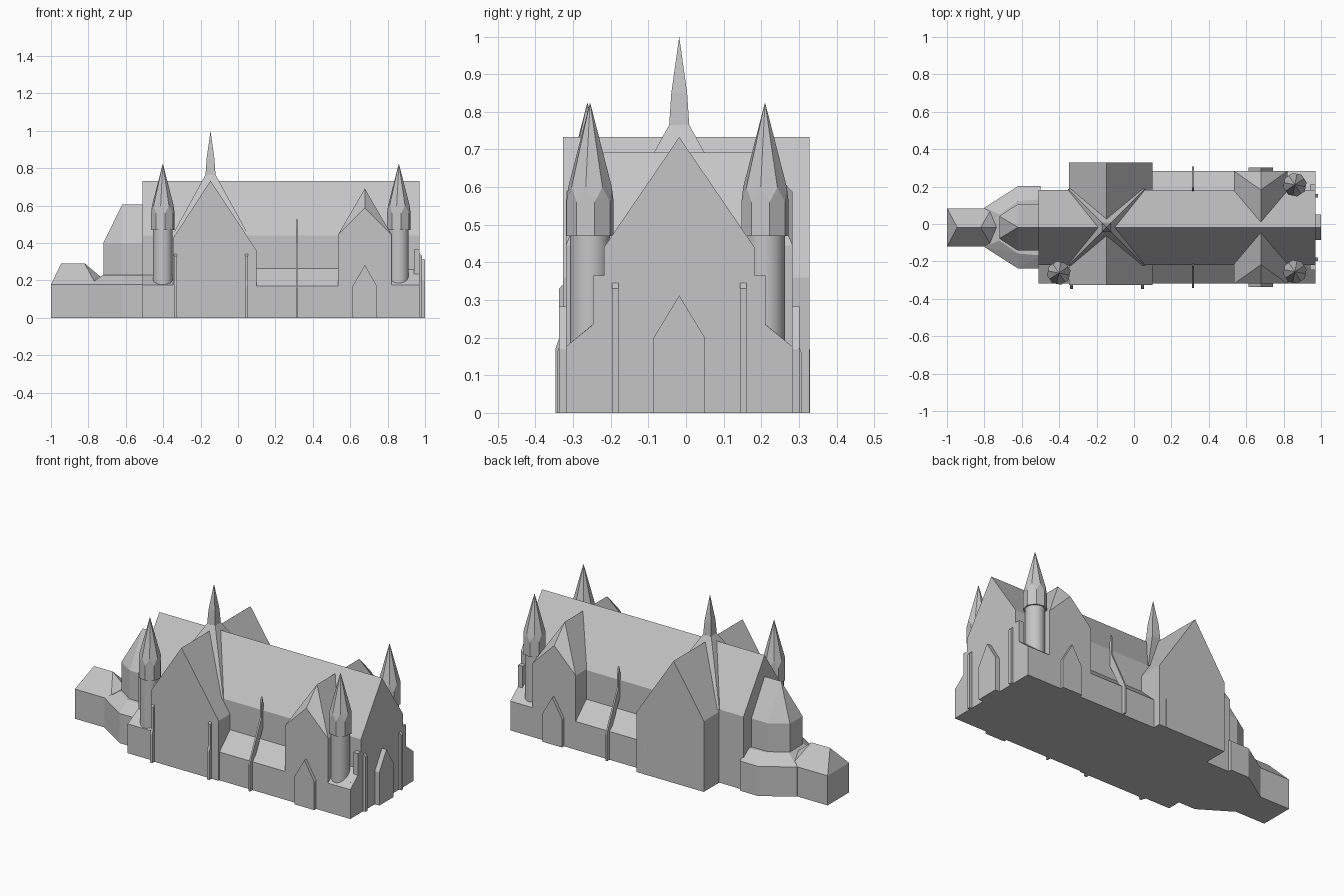
import bpy, bmesh, math

if "Cube" in bpy.data.objects:
    bpy.data.objects.remove(bpy.data.objects["Cube"], do_unlink=True)

stone = bpy.data.materials.new("grey_stone")
stone.use_nodes = True
GREY = (0.56, 0.56, 0.56, 1)
stone.diffuse_color = GREY
stone.node_tree.nodes["Principled BSDF"].inputs["Base Color"].default_value = GREY

CY = -0.018      # centre line of the church
CROSS = -0.147   # centre of the transept


def finish(name, bm):
    bmesh.ops.recalc_face_normals(bm, faces=bm.faces)
    mesh = bpy.data.meshes.new(name)
    bm.to_mesh(mesh)
    bm.free()
    mesh.materials.append(stone)
    ob = bpy.data.objects.new(name, mesh)
    bpy.context.collection.objects.link(ob)
    return ob


def prism(name, profile, axis, a, b):
    """Extrude a profile along x (points are y, z) or y (points are x, z)."""
    bm = bmesh.new()
    place = (lambda p, t: (t, p[0] + CY, p[1])) if axis == "x" else (lambda p, t: (p[0], t + CY, p[1]))
    face = bm.faces.new([bm.verts.new(place(p, a)) for p in profile])
    move = bmesh.ops.extrude_face_region(bm, geom=[face])["geom"]
    for v in move:
        if isinstance(v, bmesh.types.BMVert):
            v.co["xy".index(axis)] += b - a
    return finish(name, bm)


def hull(name, points):
    """Convex solid around points given relative to the centre line."""
    bm = bmesh.new()
    for x, y, z in points:
        bm.verts.new((x, y + CY, z))
    bmesh.ops.convex_hull(bm, input=bm.verts)
    bmesh.ops.dissolve_limit(bm, angle_limit=0.01, verts=bm.verts, edges=bm.edges)
    return finish(name, bm)


def both(points):
    return [(x, s * y, z) for x, y, z in points for s in (1, -1)]


def rings(name, x, y, levels, n):
    """Stack of rings; each level is (radius, z, alternate radius, alternate z)."""
    bm = bmesh.new()
    loops = []
    for r, z, r2, z2 in levels:
        loop = []
        for i in range(n):
            a = 2 * math.pi * (i + 0.5) / n
            rr, zz = (r, z) if i % 2 == 0 else (r2, z2)
            loop.append(bm.verts.new((x + rr * math.cos(a), y + rr * math.sin(a), zz)))
        loops.append(loop)
    for low, up in zip(loops, loops[1:]):
        for i in range(n):
            j = (i + 1) % n
            bm.faces.new((low[i], low[j], up[j], up[i]))
    bm.faces.new(loops[0])
    bm.faces.new(loops[-1])
    return finish(name, bm)


def mirrored(points):
    return points + [(-y, z) for y, z in reversed(points) if y != 0]


# Nave and west front
prism("nave", mirrored([(0.2, 0), (0.2, 0.44), (0, 0.733)]), "x", -0.51, 0.97)
prism("west_front", mirrored([(0.301, 0), (0.301, 0.176), (0.229, 0.235), (0.229, 0.365),
                              (0.2, 0.365), (0.2, 0.44), (0, 0.733)]), "x", 0.94, 0.97)
prism("west_ledge", mirrored([(0.301, 0), (0.301, 0.176), (0.2, 0.26)]), "x", 0.8, 0.95)
prism("aisles", mirrored([(0.301, 0), (0.301, 0.17), (0.195, 0.27)]), "x", 0.05, 0.55)
prism("turret_ledge", [(-0.301, 0), (-0.301, 0.176), (-0.19, 0.235), (-0.19, 0)], "x", -0.51, -0.3)

# Transept with its crossing spire
prism("transept", [(-0.348, 0), (-0.348, 0.425), (CROSS, 0.733), (0.1, 0.36), (0.1, 0)],
      "y", -0.309, 0.346)
hull("spire_skirt", both([(CROSS + s * d, d, z) for s in (1, -1)
                          for d, z in ((0.205, 0.44), (0.027, 0.765))]))
hull("crossing_spire", both([(CROSS + s * 0.027, 0.027, 0.76) for s in (1, -1)]
                            + [(CROSS + s * 0.021, 0.021, 0.85) for s in (1, -1)])
     + [(CROSS, 0, 1.0)])

# Stepped apse
hull("apse_upper", both([(x, y, z) for x, y in ((-0.5, 0.125), (-0.62, 0.125), (-0.72, 0.06))
                         for z in (0, 0.4)]) + [(-0.5, 0, 0.605), (-0.62, 0, 0.605)])
hull("apse_lower", both([(x, y, z) for x, y in ((-0.5, 0.22), (-0.62, 0.22), (-0.8, 0.105))
                         for z in (0, 0.178)]
                        + [(-0.5, 0.15, 0.23), (-0.62, 0.14, 0.23), (-0.72, 0.07, 0.23)]))

# Small east chapel
hull("east_chapel", both([(x, 0.102, z) for x in (-1, -0.76) for z in (0, 0.178)])
     + [(-0.945, 0, 0.292), (-0.82, 0, 0.292), (-0.735, 0, 0.22)])

GX = 0.678
for s, side in ((1, "back"), (-1, "front")):
    # Cross gable with its sloping hood
    hull("cross_gable_" + side,
         [(GX + t * 0.143, s * d, z) for t in (1, -1) for d in (0.02, 0.301) for z in (0, 0.445)]
         + [(GX, s * 0.02, 0.692), (GX, s * 0.2, 0.692), (GX, s * 0.301, 0.588)])
    # Side porch
    prism("side_porch_" + side, [(GX - 0.065, 0), (GX - 0.065, 0.17), (GX, 0.283),
                                 (GX + 0.065, 0.17), (GX + 0.065, 0)], "y", s * 0.28, s * 0.32)
    # Flying buttress, pier and pinnacle
    prism("flying_buttress_" + side,
          [(s * y, z) for y, z in ((0.28, 0), (0.325, 0), (0.325, 0.16), (0.31, 0.2), (0.216, 0.4),
                                   (0.216, 0.48), (0.207, 0.525), (0.198, 0.48), (0.19, 0.36),
                                   (0.28, 0.18))], "x", 0.31, 0.32)
    # Stepped wall buttresses on transept and west front
    for x in ((0.045,) if s > 0 else (0.045, -0.335)):
        prism("transept_buttress_" + side,
              [(s * y + (0.018 if s > 0 else 0), z) for y, z in
               ((0.29, 0), (0.329, 0), (0.329, 0.17), (0.319, 0.2), (0.319, 0.33), (0.3, 0.35))],
              "x", x - 0.008, x + 0.008)
    hull("west_buttress_" + side,
         [(x, s * 0.17 + w, z) for w in (0.009, -0.009)
          for x, z in ((0.96, 0), (0.985, 0), (0.985, 0.33), (0.96, 0.355))])

# West porch
prism("west_porch", mirrored([(0.068, 0), (0.068, 0.2), (0, 0.312)]), "x", 0.95, 1.0)

# Turrets: round shaft, eight-sided belfry, folded spire
for x, y, side in ((0.86, 0.21, "back"), (0.86, -0.255, "front"), (-0.402, -0.262, "east")):
    shaft = rings("turret_shaft_" + side, x, y, [(0.053, z, 0.053, z) for z in (0.15, 0.48)], 32)
    bpy.ops.object.select_all(action="DESELECT")
    shaft.select_set(True)
    bpy.context.view_layer.objects.active = shaft
    bpy.ops.object.shade_smooth_by_angle(angle=math.radians(30))
    rings("turret_top_" + side, x, y,
          [(0.064, 0.47, 0.0591, 0.47), (0.064, 0.56, 0.0591, 0.6), (0.001, 0.822, 0.001, 0.822)], 16)
